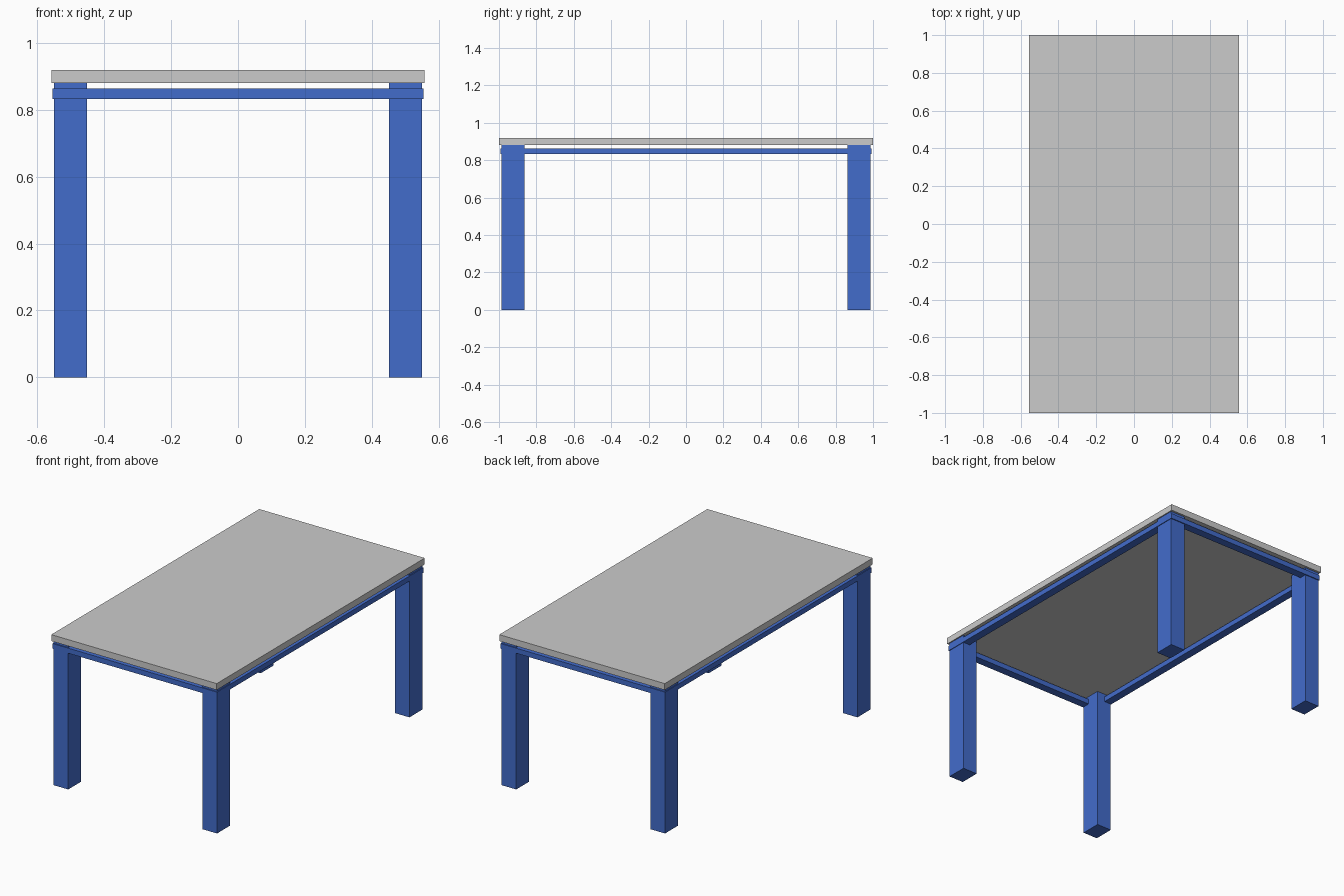
import bpy

if "Cube" in bpy.data.objects:
    bpy.data.objects.remove(bpy.data.objects["Cube"])

def material(name, color):
    m = bpy.data.materials.new(name)
    m.diffuse_color = color
    m.use_nodes = True
    m.node_tree.nodes["Principled BSDF"].inputs["Base Color"].default_value = m.diffuse_color
    return m

blue = material("blue_paint", (0.055, 0.15, 0.6, 1))

def box(name, lo, hi, mat=None):
    bpy.ops.mesh.primitive_cube_add(size=1, location=[(a + b) / 2 for a, b in zip(lo, hi)])
    ob = bpy.context.object
    ob.name = name
    ob.scale = [b - a for a, b in zip(lo, hi)]
    bpy.ops.object.transform_apply(location=False, rotation=False, scale=True)
    if mat:
        ob.data.materials.append(mat)
    return ob

# Table top
box("table_top", (-0.557, -1, 0.88), (0.557, 1, 0.919))

# Four legs
for sx, side in ((-1, "left"), (1, "right")):
    for sy, end in ((-1, "front"), (1, "back")):
        x, y = sx * 0.501, sy * 0.925
        box(f"{end}_{side}_leg", (x - 0.049, y - 0.062, 0),
            (x + 0.049, y + 0.062, 0.88), blue)

# Rail frame, slightly proud of the legs
RX, RY, T, Z0, Z1 = 0.554, 0.993, 0.05, 0.832, 0.863
for s, end in ((-1, "front"), (1, "back")):
    y = s * (RY - T / 2)
    box(f"{end}_rail", (-RX, y - T / 2, Z0), (RX, y + T / 2, Z1), blue)
for s, side in ((-1, "left"), (1, "right")):
    x = s * (RX - T / 2)
    box(f"{side}_rail", (x - T / 2, -RY + T, Z0), (x + T / 2, RY - T, Z1), blue)
